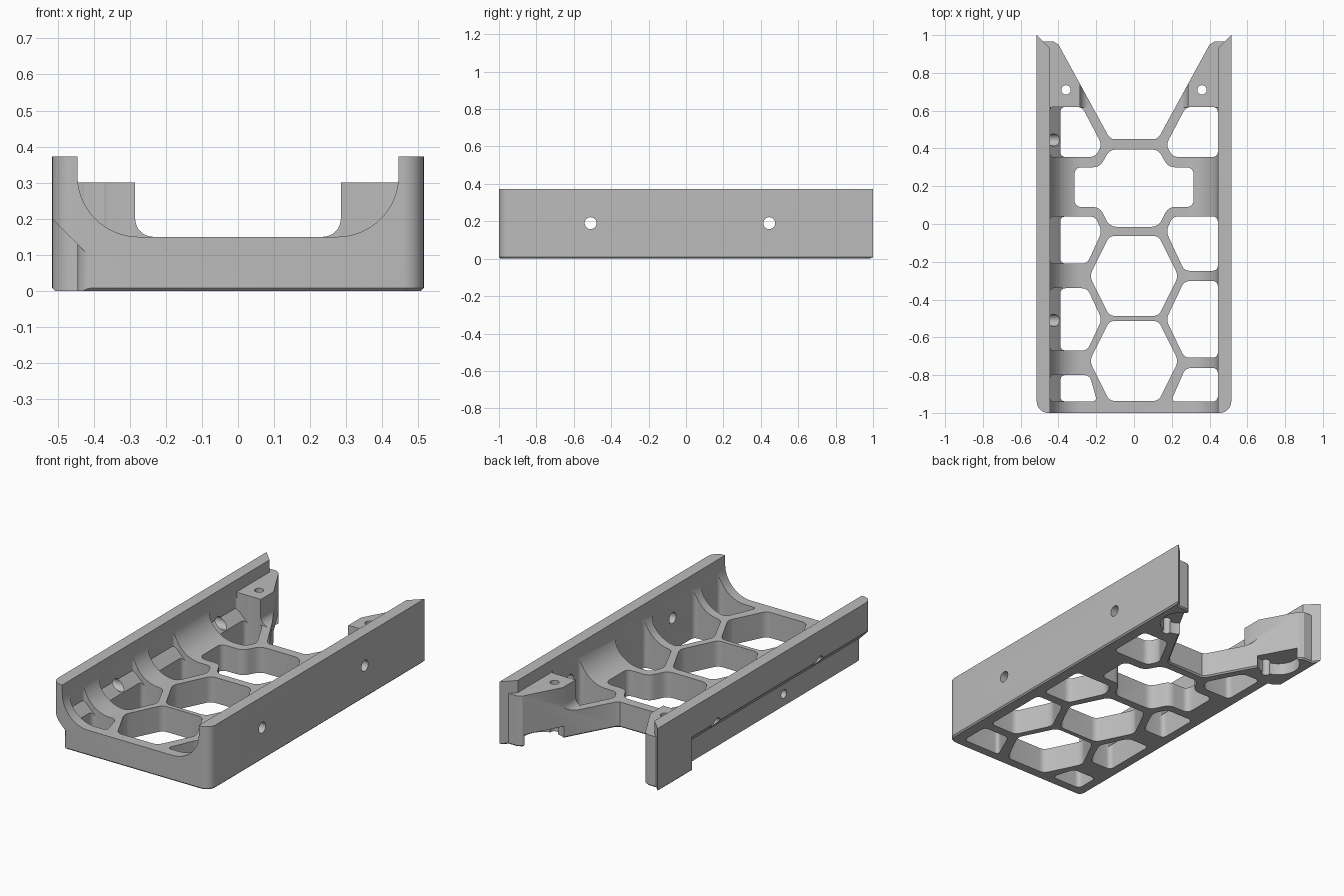
import bpy, bmesh, math
from mathutils import Vector

cube = bpy.data.objects.get("Cube")
if cube:
    bpy.data.objects.remove(cube, do_unlink=True)

grey = bpy.data.materials.new("plain grey")
grey.use_nodes = True
GREY = (0.5, 0.5, 0.5, 1)
grey.diffuse_color = GREY
grey.node_tree.nodes["Principled BSDF"].inputs["Base Color"].default_value = GREY


def rounded(pts, r, steps=6):
    """Round every corner of a 2D outline."""
    out = []
    pts = [Vector(p) for p in pts]
    for i, p in enumerate(pts):
        to_prev, to_next = pts[i - 1] - p, pts[(i + 1) % len(pts)] - p
        a = p + to_prev.normalized() * min(r, to_prev.length * 0.45)
        b = p + to_next.normalized() * min(r, to_next.length * 0.45)
        for k in range(steps + 1):
            t = k / steps
            out.append(a * (1 - t) ** 2 + p * 2 * t * (1 - t) + b * t * t)
    return out


def arc(cx, cy, r, a0, a1, steps=16):
    angles = [math.radians(a0 + (a1 - a0) * k / steps) for k in range(steps + 1)]
    return [(cx + r * math.cos(a), cy + r * math.sin(a)) for a in angles]


def mirrored(half):
    """Complete a right-hand half outline across x = 0."""
    return list(half) + [(-x, y) for x, y in reversed(half)]


def prism(name, pts, lo, hi, axis="z", slope=None, low_slope=None):
    """Extrude an outline; a slope makes that cap the plane z = slope - x."""
    place = {"x": lambda p, d: (d, p[0], p[1]), "y": lambda p, d: (p[0], d, p[1]),
             "z": lambda p, d: (p[0], p[1], d)}[axis]
    bm = bmesh.new()
    bottom = [bm.verts.new(place(p, lo)) for p in pts]
    top = [bm.verts.new(place(p, hi)) for p in pts]
    if slope is not None:
        for v in top:
            v.co.z = slope - v.co.x
    if low_slope is not None:
        for v in bottom:
            v.co.z = low_slope - v.co.x
    bm.faces.new(bottom)
    bm.faces.new(top)
    n = len(pts)
    for i in range(n):
        j = (i + 1) % n
        bm.faces.new((bottom[i], bottom[j], top[j], top[i]))
    bmesh.ops.recalc_face_normals(bm, faces=bm.faces)
    mesh = bpy.data.meshes.new(name)
    bm.to_mesh(mesh)
    bm.free()
    obj = bpy.data.objects.new(name, mesh)
    bpy.context.collection.objects.link(obj)
    return obj


def cut(target, cutter):
    """Subtract a cutter from the target and remove it."""
    cutter.hide_render = True
    mod = target.modifiers.new("cut", "BOOLEAN")
    mod.operation, mod.solver, mod.object = "DIFFERENCE", "EXACT", cutter
    bpy.context.view_layer.objects.active = target
    bpy.ops.object.modifier_apply(modifier=mod.name)
    bpy.data.objects.remove(cutter, do_unlink=True)


# Solid tray: plan outline with rounded front corners and a V-shaped open back
H, W, WALL, FLOOR = 0.372, 0.515, 0.445, 0.15
plan = mirrored(arc(W - 0.06, -0.94, 0.06, -90, 0, 8)
                + [(W, 1.0), (0.48, 0.965), (0.425, 0.965), (0.40, 0.95), (0.135, 0.465),
                   (0.115, 0.45)])
tray = prism("tray", plan, 0, H)
tray.data.materials.append(grey)

# Small chamfer around the underside
bm = bmesh.new()
bm.from_mesh(tray.data)
rim = [e for e in bm.edges if all(v.co.z < 0.001 for v in e.verts)]
bmesh.ops.bevel(bm, geom=rim, offset=0.008, segments=1, affect="EDGES")
bm.to_mesh(tray.data)
bm.free()

# Cradle channel in front of the pedestals
R = 0.17
channel = mirrored(arc(WALL - R, FLOOR + R, R, -90, 0) + [(WALL, 0.5)])
cut(tray, prism("channel", channel, -1.1, 0.618, "y"))

# Narrower channel leaving a raised pedestal on each side at the back
F = 0.05
back = mirrored(arc(0.285 - F, FLOOR + F, F, -90, 0, 8)
                + [(0.285, 0.30), (WALL, 0.30), (WALL, 0.5)])
cut(tray, prism("back_channel", back, 0.61, 1.1, "y"))

# Slanted wall tips above the pedestals
for s in (1, -1):
    tip = [(s * 0.52, 1.005), (s * 0.44, 0.925), (s * 0.40, 1.1), (s * 0.52, 1.1)]
    cut(tray, prism("tip_cut", tip, 0.30, 0.5))

# Undercut along the outside of one wall, with a rounded end and sloped ceiling
under = ([(-0.6, -1.1), (-0.405, -1.1)] + arc(-0.405, -0.96, 0.04, 270, 180, 6)
         + arc(-WALL, 0.70, 0.07, 270, 180, 10) + [(-0.6, 0.70)])
# the rounded end belongs to the wall, so it curves away from the cut
cut(tray, prism("undercut", under, -0.1, 0.3, slope=-0.315))

# Central hexagonal openings
for cy in (-0.725, -0.275):
    h = 0.212
    hexagon = [(0.13, cy - h), (0.235, cy), (0.13, cy + h)]
    cut(tray, prism("hexagon", rounded(mirrored(hexagon), 0.03), -0.1, 0.5))

# Central opening widened into side pockets
pocket = [(0.13, -0.015), (0.18, 0.09), (0.315, 0.09), (0.315, 0.30),
          (0.18, 0.30), (0.13, 0.395)]
cut(tray, prism("wide_opening", rounded(mirrored(pocket), 0.04), -0.1, 0.5))


# Side cells: plain on one side, sloped around the undercut on the other
def side_cells(rib):
    """Inner edge of each cell, rib being half the rib thickness."""
    y1, y2 = -0.735, -0.275
    return [
        [(0.195, -0.94), (0.30 - rib, y1 - rib)],
        [(0.28 - rib * 0.5, y1 + rib), (0.17, -0.505), (0.28 - rib * 0.5, y2 - rib)],
        [(0.28 - rib * 0.5, y2 + rib), (0.17, -0.04), (0.205, 0.04)],
        [(0.205, 0.355), (0.17, 0.42), (0.275, 0.62)],
    ]


for inner in side_cells(0.027):
    pts = [(0.444, inner[0][1])] + inner + [(0.444, inner[-1][1])]
    cut(tray, prism("cell", rounded(pts, 0.03), -0.1, 0.5))

for inner in side_cells(0.065):
    lo, hi = inner[0][1], inner[-1][1]
    pts = [(-0.39, lo)] + [(-x, y) for x, y in inner] + [(-0.39, hi)]
    cut(tray, prism("cell", rounded(pts, 0.03), -0.1, 0.5))
    pts = [(-0.444, lo), (-0.36, lo), (-0.36, hi), (-0.444, hi)]
    cut(tray, prism("cell_slope", rounded(pts, 0.02), 0, 0.5, low_slope=-0.235))

# Cross holes through both walls
for y in (-0.51, 0.445):
    cut(tray, prism("wall_hole", arc(y, 0.19, 0.032, 0, 345, 23), -0.6, 0.6, "x"))
# Blind hole in the recessed side
cut(tray, prism("blind_hole", arc(-0.275, 0.07, 0.025, 0, 345, 23), -0.6, -0.33, "x"))

# Pedestal screw holes and the round recesses beneath them
for s in (1, -1):
    cut(tray, prism("screw_hole", arc(s * 0.36, 0.71, 0.025, 0, 345, 23), -0.1, 0.5))
    cut(tray, prism("recess", arc(s * 0.35, 0.83, 0.12, 0, 350, 35), -0.1, 0.07))

bpy.ops.object.select_all(action="DESELECT")
tray.select_set(True)
bpy.context.view_layer.objects.active = tray
bpy.ops.object.shade_smooth_by_angle(angle=math.radians(30))
